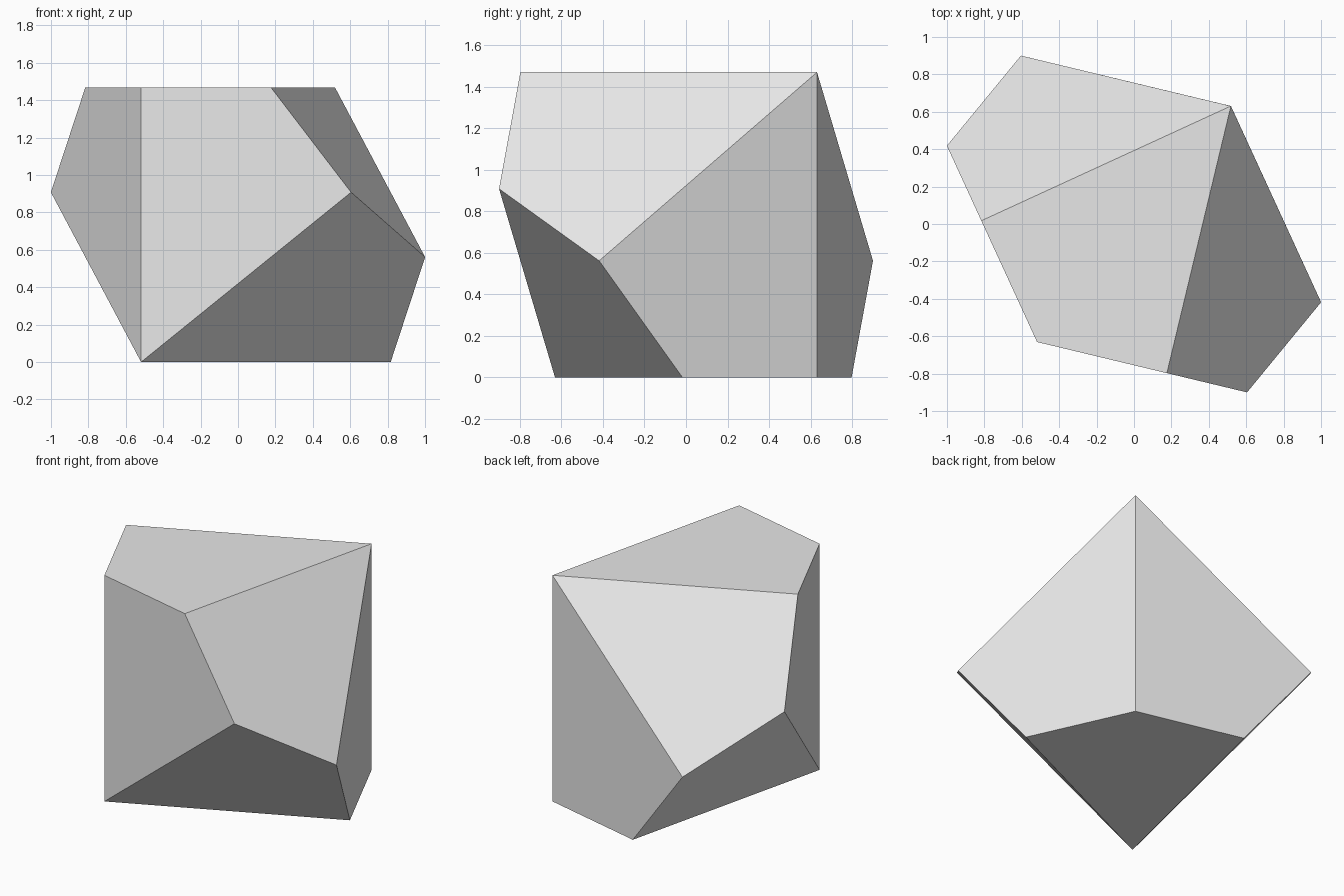
import bpy
import bmesh
from math import cos, sin, pi, atan2, radians
from mathutils import Matrix, Vector

if "Cube" in bpy.data.objects:
    bpy.data.objects.remove(bpy.data.objects["Cube"], do_unlink=True)

# Ten-sided die: two apexes and a zigzag ring, sized so every kite is planar
SIDES = 5
APEX = 1.098
RADIUS = 1.092
ZIG = APEX * (1 - cos(pi / SIDES)) / (1 + cos(pi / SIDES))

bm = bmesh.new()
top = bm.verts.new((0, 0, APEX))
bottom = bm.verts.new((0, 0, -APEX))
count = 2 * SIDES
ring = []
for i in range(count):
    a = i * pi / SIDES
    ring.append(bm.verts.new((RADIUS * cos(a), RADIUS * sin(a),
                              -ZIG if i % 2 else ZIG)))

# Kite faces, alternating between the upper and lower apex
for i in range(count):
    apex = bottom if i % 2 == 0 else top
    bm.faces.new((apex, ring[i - 1], ring[i], ring[(i + 1) % count]))
bmesh.ops.recalc_face_normals(bm, faces=bm.faces)

# Tip the die so that it rests on one kite, then turn it
tilt = atan2(APEX + ZIG, RADIUS)
pose = Matrix.Rotation(radians(50.6), 4, 'Z') @ Matrix.Rotation(tilt, 4, 'Y')
bm.transform(pose)
low = min(v.co.z for v in bm.verts)
bmesh.ops.translate(bm, verts=bm.verts, vec=Vector((0, 0, -low)))

mesh = bpy.data.meshes.new("ten_sided_die")
bm.to_mesh(mesh)
bm.free()
die = bpy.data.objects.new("ten_sided_die", mesh)
bpy.context.collection.objects.link(die)

# Plain light grey
grey = bpy.data.materials.new("light_grey")
grey.use_nodes = True
color = (0.8, 0.8, 0.8, 1)
grey.diffuse_color = color
grey.node_tree.nodes["Principled BSDF"].inputs["Base Color"].default_value = color
mesh.materials.append(grey)
